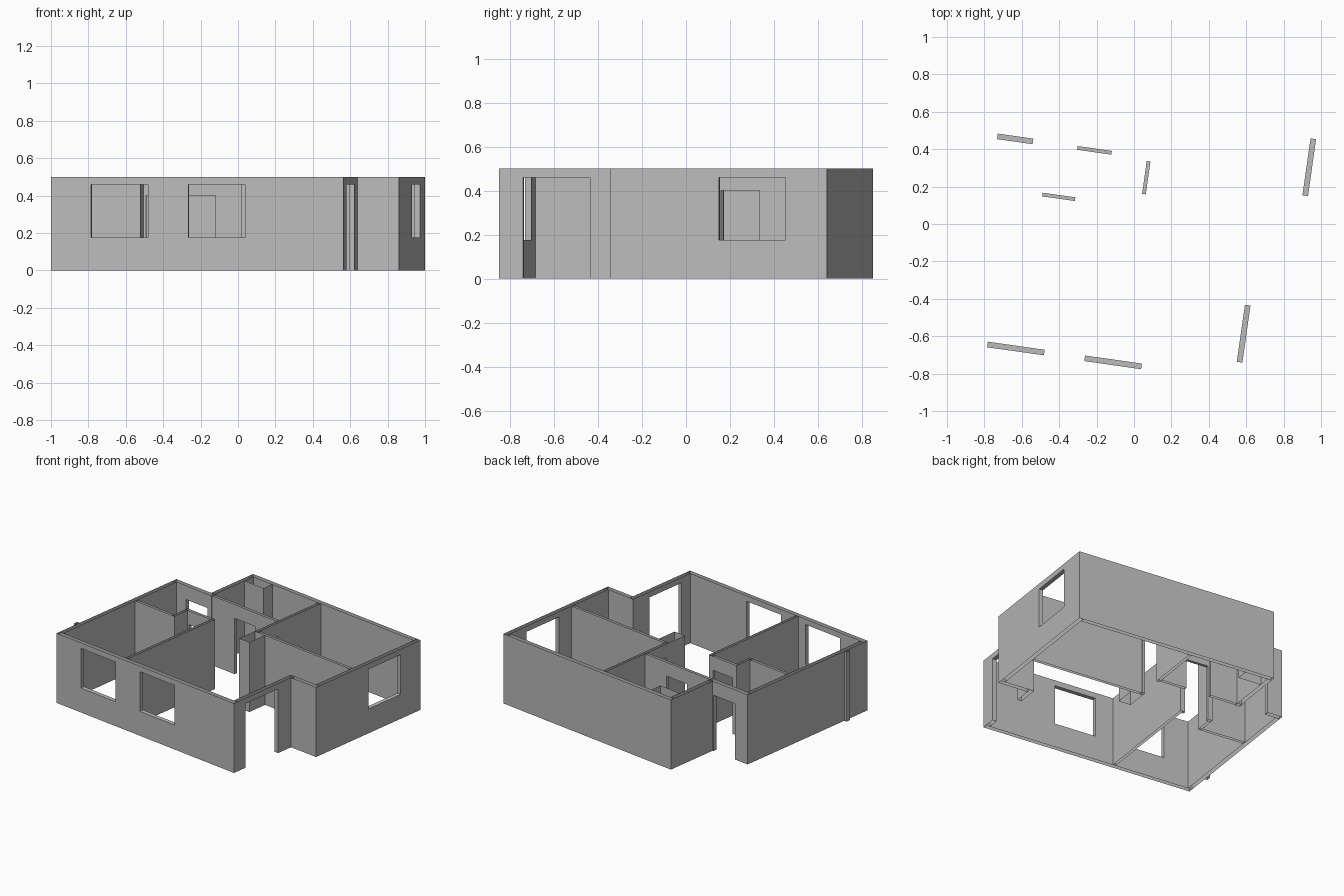
import bpy, bmesh, math
from mathutils import Matrix

if "Cube" in bpy.data.objects:
    bpy.data.objects.remove(bpy.data.objects["Cube"], do_unlink=True)

HEIGHT = 0.5
TURN = Matrix.Rotation(math.radians(-8.1), 4, 'Z')

grey = bpy.data.materials.new("plaster_grey")
grey.use_nodes = True
GREY = (0.5, 0.5, 0.5, 1)
grey.diffuse_color = GREY
grey.node_tree.nodes["Principled BSDF"].inputs["Base Color"].default_value = GREY


def wall(name, axis, along, across, openings=(), caps=(True, True)):
    """Hollow wall, open at top and bottom, with lined openings (start, end, low, high)."""
    bm = bmesh.new()
    near, far = across

    def quad(*pts):
        bm.faces.new([bm.verts.new((a, b, z) if axis == 'x' else (b, a, z))
                      for a, b, z in pts])

    def panel(s, e, low, high):
        for b in across:
            quad((s, b, low), (e, b, low), (e, b, high), (s, b, high))

    def jamb(a, low, high):
        quad((a, near, low), (a, far, low), (a, far, high), (a, near, high))

    def ledge(s, e, z):
        quad((s, near, z), (e, near, z), (e, far, z), (s, far, z))

    pos = along[0]
    for s, e, low, high in sorted(openings):
        panel(pos, s, 0, HEIGHT)
        panel(s, e, high, HEIGHT)
        ledge(s, e, high)
        if low > 0:
            panel(s, e, 0, low)
            ledge(s, e, low)
        jamb(s, low, high)
        jamb(e, low, high)
        pos = e
    panel(pos, along[1], 0, HEIGHT)
    for a, keep in zip(along, caps):
        if keep:
            jamb(a, 0, HEIGHT)

    bmesh.ops.remove_doubles(bm, verts=bm.verts, dist=0.0001)
    bmesh.ops.recalc_face_normals(bm, faces=bm.faces)
    bm.transform(TURN)
    mesh = bpy.data.meshes.new(name)
    bm.to_mesh(mesh)
    bm.free()
    mesh.materials.append(grey)
    obj = bpy.data.objects.new(name, mesh)
    bpy.context.collection.objects.link(obj)
    return obj


SILL, HEAD, INNER_HEAD = 0.175, 0.46, 0.4
NO_CAPS = (False, False)

# Outer walls
wall("front_wall", 'x', (-0.9, 0.678), (-0.763, -0.733),
     [(-0.685, -0.378, SILL, HEAD), (-0.16, 0.147, SILL, HEAD)])
wall("entry_wall", 'y', (-0.733, -0.19), (0.648, 0.678),
     [(-0.652, -0.344, 0, HEAD)], (False, True))
wall("porch_wall", 'x', (0.678, 0.9), (-0.22, -0.19), caps=(False, True))
wall("left_wall", 'y', (-0.19, 0.775), (0.87, 0.9),
     [(0.279, 0.586, SILL, HEAD)], (False, True))
wall("back_wall", 'x', (-0.59, 0.87), (0.745, 0.775), caps=(True, False))
wall("back_step_wall", 'y', (0.376, 0.745), (-0.59, -0.56), caps=NO_CAPS)
wall("back_door_wall", 'x', (-0.9, -0.56), (0.346, 0.376),
     [(-0.789, -0.597, 0, INNER_HEAD)])
wall("right_wall", 'y', (-0.733, 0.346), (-0.9, -0.87), caps=NO_CAPS)

# Inner partitions
wall("bedroom_partition", 'y', (-0.733, 0.097), (-0.315, -0.295), caps=(False, True))
wall("bedroom_door_wall", 'x', (-0.54, -0.315), (0.077, 0.097),
     [(-0.507, -0.33, 0, INNER_HEAD)], (True, False))
wall("bedroom_jog_wall", 'y', (-0.05, 0.077), (-0.54, -0.52), caps=(True, False))
wall("bedroom_back_wall", 'x', (-0.87, -0.54), (-0.05, -0.03), caps=NO_CAPS)
wall("bath_door_wall", 'x', (-0.56, 0.02), (0.35, 0.37),
     [(-0.357, -0.172, 0, INNER_HEAD)], NO_CAPS)
wall("middle_partition", 'y', (0.14, 0.745), (0.02, 0.04),
     [(0.166, 0.343, 0, INNER_HEAD)], (True, False))
wall("side_room_partition", 'x', (0.04, 0.87), (0.14, 0.16), caps=NO_CAPS)

# Pillar, corner duct and outside downpipe post
wall("pillar", 'y', (-0.01, 0.14), (0.02, 0.11), caps=(True, False))
wall("corner_duct", 'x', (-0.56, -0.39), (0.66, 0.745), caps=(False, True))
wall("outside_post", 'y', (-0.575, -0.545), (-0.92, -0.9))
